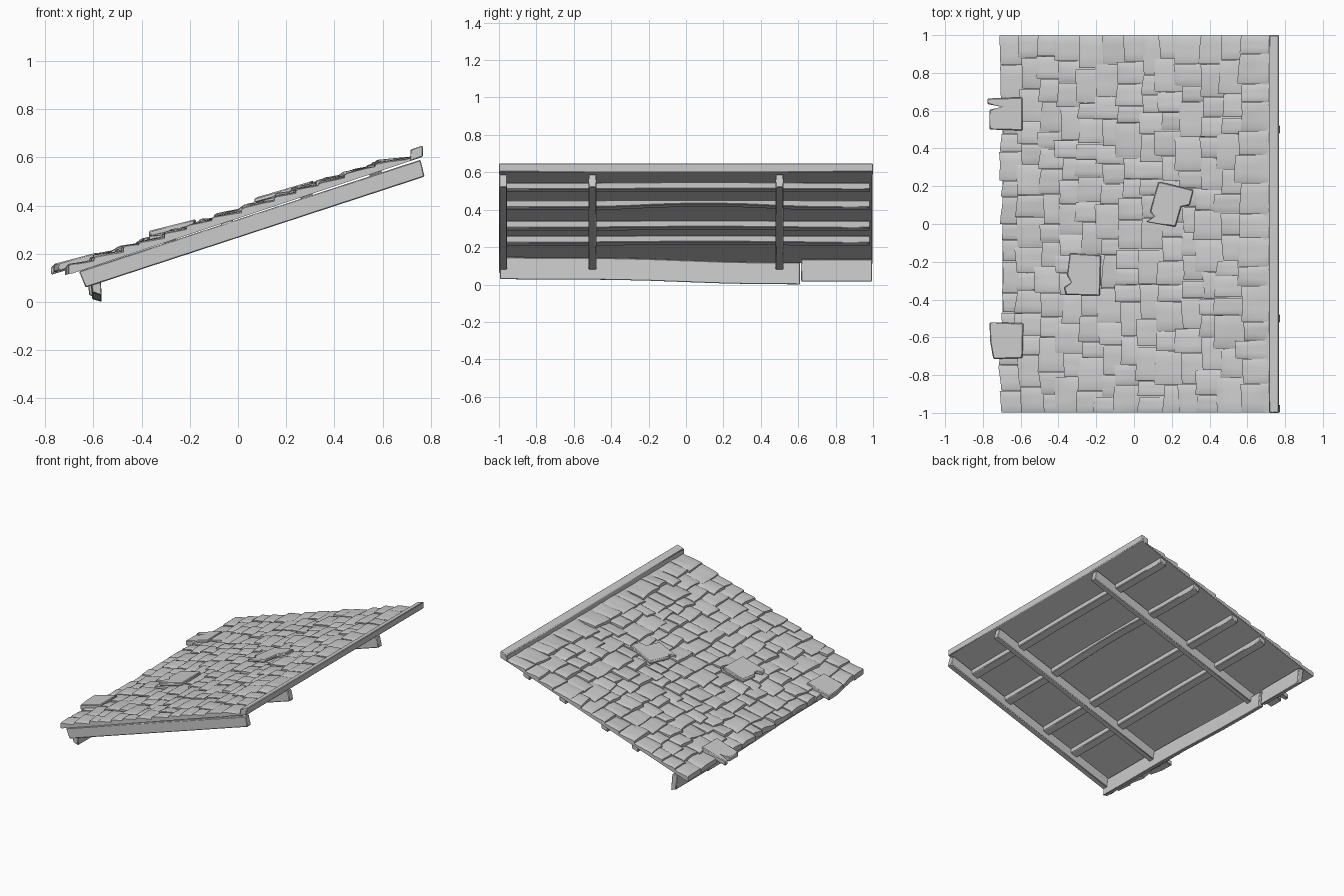
import bpy, bmesh, random
from mathutils import Vector, noise
from math import sin, pi

if "Cube" in bpy.data.objects:
    bpy.data.objects.remove(bpy.data.objects["Cube"])

random.seed(7)


def deck_z(x):
    """Height of the sloping roof underside."""
    return 0.347 + 0.333 * x


def finish(bm, name, bevel=0.0):
    bmesh.ops.recalc_face_normals(bm, faces=bm.faces)
    me = bpy.data.meshes.new(name)
    bm.to_mesh(me)
    bm.free()
    ob = bpy.data.objects.new(name, me)
    bpy.context.collection.objects.link(ob)
    if bevel:
        m = ob.modifiers.new("bevel", 'BEVEL')
        m.width, m.segments, m.limit_method = bevel, 1, 'ANGLE'
    bpy.ops.object.select_all(action='DESELECT')
    ob.select_set(True)
    bpy.context.view_layer.objects.active = ob
    bpy.ops.object.shade_smooth_by_angle(angle=0.6)
    return ob


def board(name, profile, y0, y1, segs=1, bend=lambda y: 0.0, bevel=0.004):
    """Prism with an x-z profile swept along y, optionally bent in z."""
    bm = bmesh.new()
    rings = []
    for i in range(segs + 1):
        y = y0 + (y1 - y0) * i / segs
        rings.append([bm.verts.new((x, y, z + bend(y))) for x, z in profile])
    n = len(profile)
    for a, b in zip(rings, rings[1:]):
        for j in range(n):
            bm.faces.new((a[j], a[(j + 1) % n], b[(j + 1) % n], b[j]))
    bm.faces.new(rings[0])
    bm.faces.new(rings[-1])
    return finish(bm, name, bevel)


def slope_rect(x0, x1, h0, h1):
    return [(x0, deck_z(x0) + h0), (x1, deck_z(x1) + h0),
            (x1, deck_z(x1) + h1), (x0, deck_z(x0) + h1)]


# Deck sheet under the shingles, and the ridge board
board("deck", slope_rect(-0.695, 0.76, 0, 0.012), -0.995, 0.995, bevel=0)
board("ridge_board", slope_rect(0.715, 0.767, 0.0, 0.047), -1, 1)

# Rafters
for i, y in enumerate((-0.978, -0.5, 0.5)):
    board(f"rafter_{i + 1}", [(-0.66, 0.127), (-0.632, 0.06), (0.774, 0.52), (0.757, 0.59)],
          y - 0.021, y + 0.021)

# Battens, one of them warped
for i, x in enumerate((0.595, 0.31, -0.02, -0.26)):
    amp = 0.018 if i == 1 else 0.004
    board(f"batten_{i + 1}", slope_rect(x - 0.05, x, -0.034, 0.002), -0.99, 0.985, 12,
          lambda y, a=amp: a * max(0, sin(pi * (y + 0.4))) - 0.002)

# Eave beam, snapped into a long and a short piece
eave = [(-0.617, 0.12), (-0.575, 0.118), (-0.565, 0.0), (-0.605, 0.012)]
board("eave_beam_long", eave, -0.995, 0.61, 8,
      lambda y: 0.032 * (0.61 - y) / 1.6 + 0.004 * sin(5 * (y - 0.61)))
board("eave_beam_short", [(x - 0.012, z) for x, z in eave], 0.615, 0.995, 2,
      lambda y: 0.016)


def shingle(bm, x0, x1, y0, y1, butt, tail, skew, twist):
    """Uneven wedge: thick at its lower end x0, thin at its upper end x1."""
    nx, ny = 6, 5
    us = [0, 0.05, 0.2, 0.4, 0.6, 0.8, 1]
    vs = [0, 0.08, 0.35, 0.65, 0.92, 1]
    seed = Vector((random.uniform(0, 50), random.uniform(0, 50), 0))
    top, low = [], []
    for i, u in enumerate(us):
        rt, rl = [], []
        for j, v in enumerate(vs):
            x = x0 + (x1 - x0) * u + skew * (v - 0.5) * (1 - u)
            y = y0 + (y1 - y0) * v
            nz = noise.noise(Vector((x * 9, y * 9, 0)) + seed)
            if u == 0:
                x += 0.008 * nz
            h = butt + (tail - butt) * u + twist * (v - 0.5) + 0.006 * nz
            h -= 0.004 * (j in (0, ny)) + 0.004 * (i == 0)
            rt.append(bm.verts.new((x, y, deck_z(x) + max(h, 0.009))))
            rl.append(bm.verts.new((x, y, deck_z(x) + 0.003)))
        top.append(rt)
        low.append(rl)
    for i in range(nx):
        for j in range(ny):
            for g in (top, low):
                bm.faces.new((g[i][j], g[i + 1][j], g[i + 1][j + 1], g[i][j + 1]))
    rim = ([(i, 0) for i in range(nx)] + [(nx, j) for j in range(ny)] +
           [(i, ny) for i in range(nx, 0, -1)] + [(0, j) for j in range(ny, 0, -1)])
    for (a, b), (c, d) in zip(rim, rim[1:] + rim[:1]):
        bm.faces.new((top[a][b], top[c][d], low[c][d], low[a][b]))


# Overlapping shingle courses
bm = bmesh.new()
for k in range(13):
    x0 = -0.705 + 0.1055 * k
    y = -0.997
    while y < 0.997:
        end = y + random.uniform(0.08, 0.19)
        if end > 0.93:
            end = 0.997
        jit = random.uniform(-0.035, 0.02) if k else random.uniform(-0.005, 0.012)
        shingle(bm, x0 + jit, min(x0 + 0.21, 0.73), y, end - 0.003 * (end < 0.99),
                0.043 + random.uniform(-0.006, 0.006), 0.010,
                random.uniform(-0.012, 0.012), random.uniform(-0.008, 0.008))
        y = end
finish(bm, "shingles")


def loose_shingle(name, outline, base, thick, lift):
    """Chipped plate lying on the roof; lift raises it towards its lower end."""
    xs = [p[0] for p in outline]
    lo, hi = min(xs), max(xs)
    bm = bmesh.new()
    rings = []
    for t in (0, thick):
        rings.append([bm.verts.new((x, y, deck_z(x) + base + t + lift * (hi - x) / (hi - lo)))
                      for x, y in outline])
    n = len(outline)
    for j in range(n):
        bm.faces.new((rings[0][j], rings[0][(j + 1) % n], rings[1][(j + 1) % n], rings[1][j]))
    bm.faces.new(rings[0])
    bm.faces.new(rings[1])
    finish(bm, name, 0.005)


# Loose shingles: two hanging over the eave, two slipped on the slope
loose_shingle("loose_shingle_eave_back",
              [(-0.765, 0.5), (-0.59, 0.495), (-0.59, 0.67), (-0.775, 0.665),
               (-0.775, 0.635), (-0.7, 0.62), (-0.765, 0.605)], 0.018, 0.035, 0.006)
loose_shingle("loose_shingle_eave_front",
              [(-0.745, -0.715), (-0.59, -0.71), (-0.585, -0.525), (-0.765, -0.52),
               (-0.762, -0.62)], 0.018, 0.035, 0.012)
loose_shingle("loose_shingle_low",
              [(-0.36, -0.375), (-0.18, -0.38), (-0.175, -0.165), (-0.34, -0.155),
               (-0.355, -0.27), (-0.33, -0.31), (-0.37, -0.335)], 0.03, 0.025, 0.016)
loose_shingle("loose_shingle_high",
              [(0.065, 0.012), (0.22, -0.015), (0.25, 0.09), (0.295, 0.1), (0.315, 0.18),
               (0.13, 0.225), (0.085, 0.065), (0.11, 0.04)], 0.03, 0.022, 0.01)
